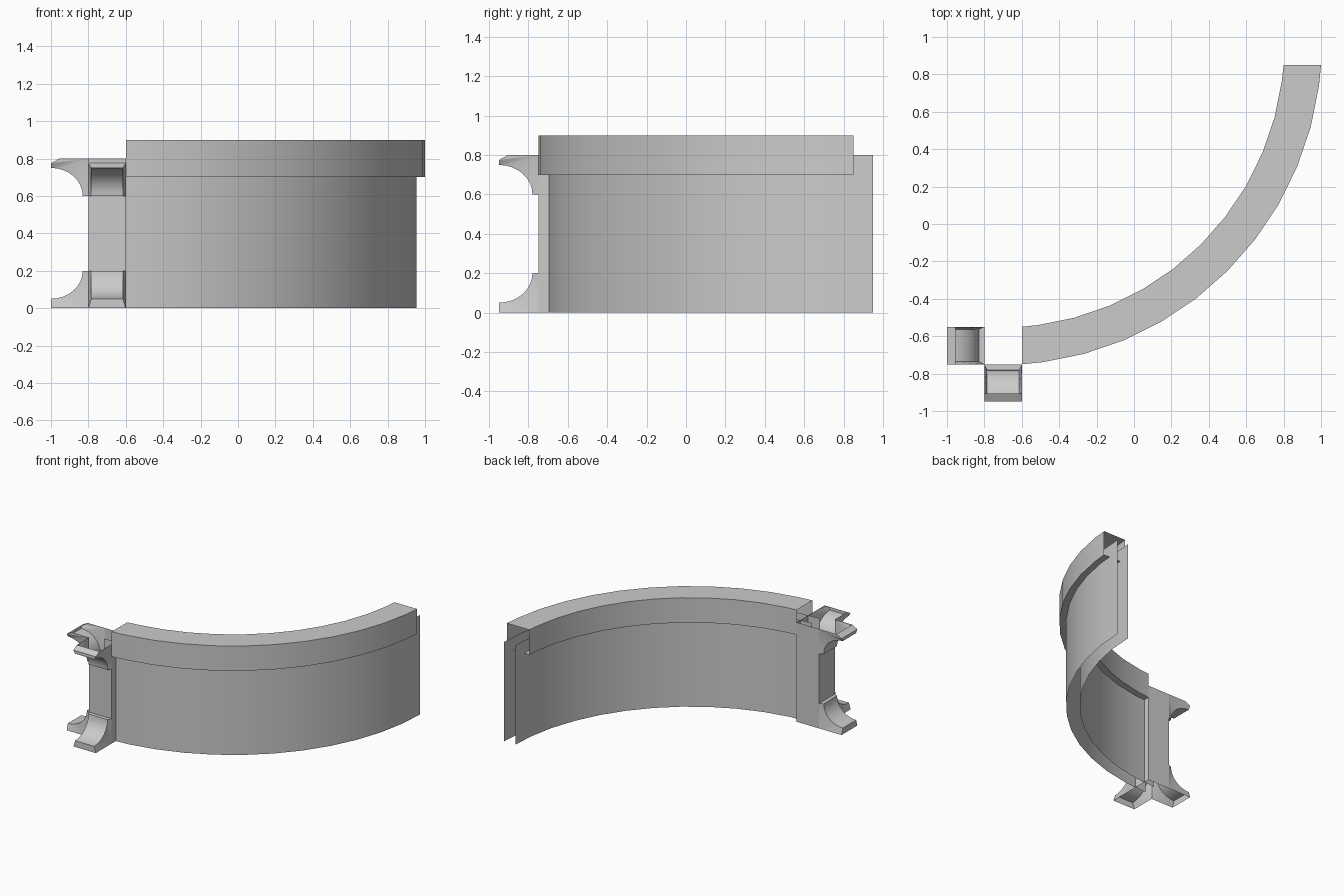
import bpy, bmesh
from math import sin, cos, pi, radians, sqrt, atan2
from mathutils import Matrix, Vector

cube = bpy.data.objects.get("Cube")
if cube:
    bpy.data.objects.remove(cube)

stone = bpy.data.materials.new("grey stone")
stone.use_nodes = True
GREY = (0.6, 0.6, 0.6, 1)
stone.diffuse_color = GREY
stone.node_tree.nodes["Principled BSDF"].inputs["Base Color"].default_value = GREY

CENTRE = Vector((-0.716, 0.966))      # centre of the curved wall
POST = Vector((-0.7, -0.65, 0))       # axis of the square post


def finish(name, bm, flip=False):
    bmesh.ops.remove_doubles(bm, verts=bm.verts, dist=0.0005)
    if flip:
        bmesh.ops.reverse_faces(bm, faces=bm.faces)
    mesh = bpy.data.meshes.new(name)
    bm.to_mesh(mesh)
    bm.free()
    mesh.materials.append(stone)
    obj = bpy.data.objects.new(name, mesh)
    bpy.context.collection.objects.link(obj)
    bpy.ops.object.select_all(action='DESELECT')
    obj.select_set(True)
    bpy.context.view_layer.objects.active = obj
    bpy.ops.object.shade_smooth_by_angle(angle=radians(30))
    return obj


def arc(radius, extend):
    """Plan of the curve, cut square at both ends and lengthened by extend."""
    reach = 0.116 - extend
    tilt = atan2(reach, sqrt(radius ** 2 - reach ** 2))
    angles = [tilt] + [radians(45 + 7.47 * k) for k in range(-5, 6)] + [pi / 2 - tilt]
    return [(CENTRE.x + radius * cos(a), CENTRE.y - radius * sin(a)) for a in angles]


def sweep(name, section, extend=0.0, closed=False):
    """Sweep a list of (radius, height) points around the curve."""
    bm = bmesh.new()
    rows = [[bm.verts.new((x, y, z)) for x, y in arc(r, extend)] for r, z in section]
    pairs = list(zip(rows, rows[1:]))
    if closed:
        pairs.append((rows[-1], rows[0]))
    for a, b in pairs:
        for i in range(len(a) - 1):
            bm.faces.new((a[i], b[i], b[i + 1], a[i + 1]))
    return finish(name, bm)


# Thin wall skins and the open-ended coping along their top
sweep("outer_wall", [(1.67, 0.8), (1.67, 0)], extend=0.1)
sweep("inner_wall", [(1.57, 0), (1.57, 0.8)], extend=0.1)
sweep("coping", [(1.72, 0.7), (1.52, 0.7), (1.52, 0.9), (1.72, 0.9)], closed=True)


# Square post: two plain sides run full height, two stop at the flared brackets
def post():
    bm = bmesh.new()
    for quarter in range(4):
        low, high = (0.2, 0.6) if quarter in (0, 3) else (0, 0.8)
        turn = Matrix.Translation(POST) @ Matrix.Rotation(quarter * pi / 2, 4, 'Z')
        heights = sorted({low, 0.2, 0.6, high})
        for z0, z1 in zip(heights, heights[1:]):
            quad = [(-0.1, z0), (0.1, z0), (0.1, z1), (-0.1, z1)]
            bm.faces.new([bm.verts.new(turn @ Vector((x, -0.1, z))) for x, z in quad])
    finish("post", bm)


# Hollow flared bracket; d is the distance out from the post face
def bracket(name, quarter, upper):
    bm = bmesh.new()
    steps = 8
    curve = [(0.2 - 0.17 * cos(i * pi / 2 / steps) * -1 - 0.34 * cos(i * pi / 2 / steps),
              0.2 - 0.15 * sin(i * pi / 2 / steps)) for i in range(steps + 1)]
    # (distance, height, half width) from the post out to the rim
    profile = [(0, 0.2, 0.1)] + [(d, z, 0.085) for d, z in curve]
    if upper:
        profile += [(0.2, 0.025, 0.1), (0.155, 0, 0.1)]
    else:
        profile += [(0.2, 0, 0.1)]
    turn = Matrix.Translation(POST) @ Matrix.Rotation(quarter * pi / 2, 4, 'Z')

    def point(d, z, w):
        return bm.verts.new(turn @ Vector((w, -0.1 - d, 0.8 - z if upper else z)))

    left = [point(d, z, -w) for d, z, w in profile]
    right = [point(d, z, w) for d, z, w in profile]
    corners = point(0, 0, -0.1), point(0, 0, 0.1)
    for i in range(len(profile) - 1):
        bm.faces.new((left[i], left[i + 1], right[i + 1], right[i]))
        bm.faces.new((corners[0], left[i + 1], left[i]))
        bm.faces.new((corners[1], right[i], right[i + 1]))
    finish(name, bm, flip=upper)


post()
for side, quarter in (("front", 0), ("right", 3)):
    bracket(side + "_foot", quarter, False)
    bracket(side + "_capital", quarter, True)
